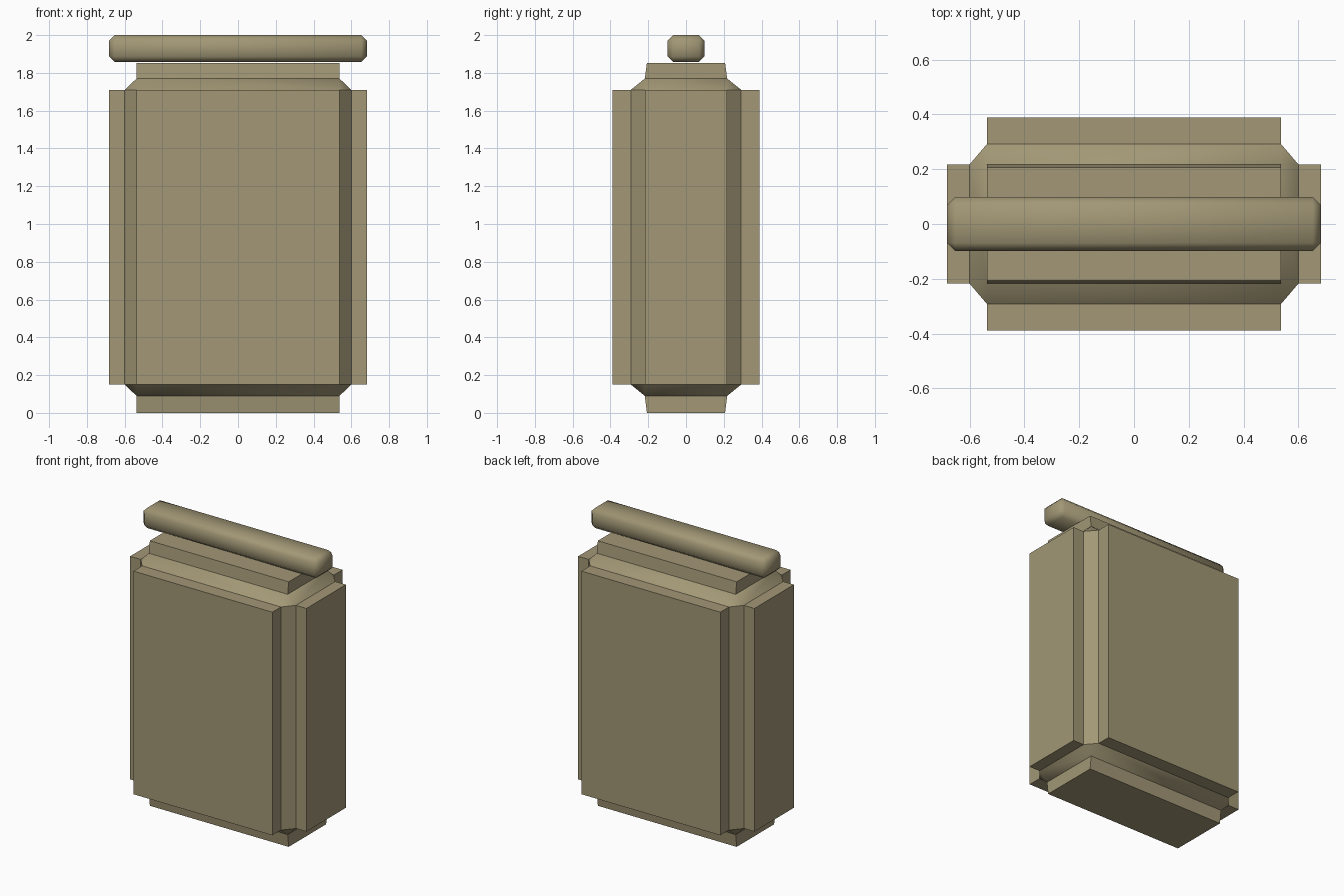
import bpy, bmesh, math

if "Cube" in bpy.data.objects:
    bpy.data.objects.remove(bpy.data.objects["Cube"])

tan = bpy.data.materials.new("khaki tan")
tan.diffuse_color = (0.36, 0.31, 0.18, 1)
tan.use_nodes = True
tan.node_tree.nodes["Principled BSDF"].inputs["Base Color"].default_value = tan.diffuse_color


def finish(bm, name):
    bmesh.ops.recalc_face_normals(bm, faces=bm.faces)
    mesh = bpy.data.meshes.new(name)
    bm.to_mesh(mesh)
    bm.free()
    mesh.materials.append(tan)
    obj = bpy.data.objects.new(name, mesh)
    bpy.context.collection.objects.link(obj)
    return obj


def block(bm, hx, hy, z0, z1):
    """Box centred on x = y = 0 with the given half sizes."""
    verts = bmesh.ops.create_cube(bm, size=1)["verts"]
    for v in verts:
        v.co = (2 * hx * v.co.x, 2 * hy * v.co.y, z0 if v.co.z < 0 else z1)
    return verts


# Core: chamfered block, smooth only around the sloping top and bottom rims
IX, IY, OX, OY = 0.537, 0.218, 0.6, 0.292
bm = bmesh.new()
block(bm, OX, IY, 0.15, 1.71)
block(bm, IX, OY, 0.15, 1.71)
block(bm, IX, IY, 0.09, 1.77)
hull = bmesh.ops.convex_hull(bm, input=bm.verts)
extra = {g for k in ("geom_interior", "geom_unused") for g in hull[k]}
bmesh.ops.delete(bm, geom=[g for g in extra if isinstance(g, bmesh.types.BMVert)], context='VERTS')
shell = {f for f in hull["geom"] if f.is_valid and isinstance(f, bmesh.types.BMFace)}
inside = [f for f in bm.faces if f not in shell
          and any(abs(abs(f.calc_center_median()[i]) - c) < 1e-4 for i, c in ((0, IX), (1, IY)))]
bmesh.ops.delete(bm, geom=inside, context='FACES')
bmesh.ops.dissolve_limit(bm, angle_limit=0.02, verts=bm.verts, edges=bm.edges)
for f in bm.faces:
    f.smooth = True
for e in bm.edges:
    dz = abs(e.verts[0].co.z - e.verts[1].co.z)
    e.smooth = 0.01 < dz < 0.2
finish(bm, "body_core")

# Raised panels on the four sides
for axis, label in ((0, "side_panel"), (1, "broad_panel")):
    for sign, end in ((-1, "a"), (1, "b")):
        bm = bmesh.new()
        verts = block(bm, IX, IY, 0.15, 1.71)
        inner, outer = ((0.59, 0.682), (0.282, 0.388))[axis]
        for v in verts:
            v.co[axis] = sign * (outer if v.co[axis] > 0 else inner)
        finish(bm, f"{label}_{end}")

# Top and bottom plinths, slightly narrower at their outer ends
for name, z0, z1, tip in (("base_plinth", 0, 0.09, 0), ("top_plinth", 1.77, 1.853, 1.853)):
    bm = bmesh.new()
    for v in block(bm, IX, 0.218, z0, z1):
        if abs(v.co.z - tip) < 1e-4:
            v.co.y *= 0.207 / 0.218
    finish(bm, name)

# Chamfered bar across the top
bm = bmesh.new()
block(bm, 0.682, 0.098, 1.858, 2.0)
bmesh.ops.bevel(bm, geom=bm.edges[:], offset=0.029, segments=1, affect='EDGES')
bar = finish(bm, "top_bar")
bpy.context.view_layer.objects.active = bar
bar.select_set(True)
bpy.ops.object.shade_smooth_by_angle(angle=math.radians(46))
